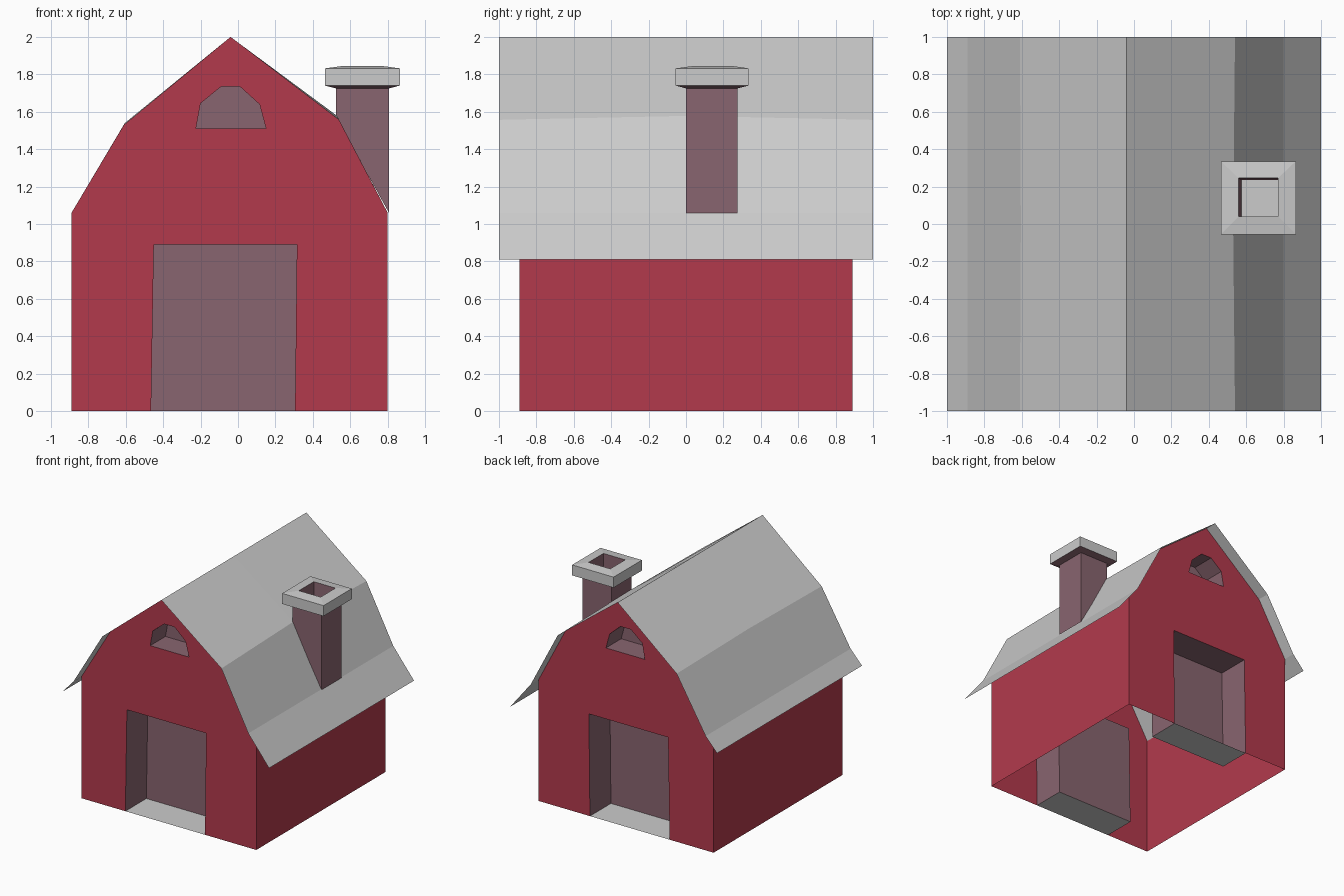
import bpy

if "Cube" in bpy.data.objects:
    bpy.data.objects.remove(bpy.data.objects["Cube"])

W = 0.89          # half depth of the walls in y


def material(name, rgb):
    m = bpy.data.materials.new(name)
    m.diffuse_color = (*rgb, 1)
    m.use_nodes = True
    m.node_tree.nodes["Principled BSDF"].inputs["Base Color"].default_value = m.diffuse_color
    return m


RED = material("barn_red", (0.45, 0.042, 0.073))
BROWN = material("dark_brown", (0.25, 0.13, 0.16))


def build(name, verts, faces, mat=None, mirror=False):
    me = bpy.data.meshes.new(name)
    me.from_pydata(verts, [], faces)
    ob = bpy.data.objects.new(name, me)
    bpy.context.collection.objects.link(ob)
    if mat:
        me.materials.append(mat)
    if mirror:   # same part on the back gable
        mod = ob.modifiers.new("mirror", 'MIRROR')
        mod.use_axis = (False, True, False)
        mod.use_mirror_merge = False
    return ob


def loft(name, rings, mat=None, cap=False):
    n = len(rings[0])
    faces = [(r * n + i, r * n + (i + 1) % n, (r + 1) * n + (i + 1) % n, (r + 1) * n + i)
             for r in range(len(rings) - 1) for i in range(n)]
    if cap:
        faces.append(tuple(range((len(rings) - 1) * n, len(rings) * n)))
    return build(name, [v for ring in rings for v in ring], faces, mat)


def recess(name, outline, depth, skip_floor=False):
    # pocket pushed inwards from the gable, mirrored to the back
    n = len(outline)
    verts = [(x, y, z) for y in (-W, -W + depth) for x, z in outline]
    faces = [(i, (i + 1) % n, n + (i + 1) % n, n + i) for i in range(int(skip_floor), n)]
    faces.append(tuple(range(n, 2 * n)))
    build(name, verts, faces, BROWN, mirror=True)


def rect(x0, x1, y0, y1, z_left, z_right=None):
    zr = z_left if z_right is None else z_right
    return [(x0, y0, z_left), (x1, y0, zr), (x1, y1, zr), (x0, y1, z_left)]


# Openings, counter-clockwise from the bottom left
door = [(-0.465, 0), (0.305, 0), (0.315, 0.89), (-0.45, 0.89)]
window = [(-0.225, 1.51), (0.15, 1.51), (0.115, 1.64), (0.01, 1.735),
          (-0.09, 1.735), (-0.2, 1.645)]
C = -0.04         # x of the ridge

# Gable walls, two halves that meet on the ridge line around the openings
left = [(-0.89, 0), door[0], door[3], (C, 0.89), (C, 1.51), window[0], window[5],
        window[4], (C, 1.735), (C, 2), (-0.61, 1.53), (-0.89, 1.06)]
right = [door[1], (0.8, 0), (0.8, 1.06), (0.54, 1.557), (C, 2), (C, 1.735), window[3],
         window[2], window[1], (C, 1.51), (C, 0.89), door[2]]
for side, pts in (("left", left), ("right", right)):
    build("gable_" + side, [(x, -W, z) for x, z in pts], [tuple(range(len(pts)))],
          RED, mirror=True)

# Side walls
for side, x, face in (("left", -0.89, (3, 2, 1, 0)), ("right", 0.8, (0, 1, 2, 3))):
    build("side_wall_" + side, [(x, -W, 0), (x, W, 0), (x, W, 1.06), (x, -W, 1.06)],
          [face], RED)

# Door and window recesses, with a grey door floor
recess("door_recess", door, 0.29, skip_floor=True)
recess("window_recess", window, 0.21)
build("door_floor", rect(-0.465, 0.305, -W, -W + 0.29, 0), [(0, 1, 2, 3)], mirror=True)

# Roof: thin folded sheet, its right fold slightly raised halfway
ends = [(-1, 0.94), (-0.89, 1.06), (-0.61, 1.53), (C, 2), (0.54, 1.557), (0.8, 1.06), (1, 0.81)]
middle = list(ends)
middle[2], middle[4] = (-0.605, 1.54), (0.53, 1.578)
n = len(ends)
verts = [(x, y, z) for y, prof in ((-1, ends), (0, middle), (1, ends)) for x, z in prof]
build("roof", verts, [(r * n + i, r * n + i + 1, (r + 1) * n + i + 1, (r + 1) * n + i)
                      for r in range(2) for i in range(n - 1)])

# Chimney shaft with its foot on the roof slope
shaft = (0.525, 0.807, 0, 0.275)
loft("chimney_shaft", [rect(*shaft, 1.57, 1.06), rect(*shaft, 1.725)], BROWN)

# Chimney cap
flange = (0.465, 0.865, -0.055, 0.335)
hole = (0.56, 0.77, 0.04, 0.245)
loft("chimney_cap_underside", [rect(*shaft, 1.725), rect(*flange, 1.74)], BROWN)
loft("chimney_cap", [rect(*flange, 1.74), rect(*flange, 1.832), rect(*hole, 1.845)])

# Flue
flue = (0.575, 0.77, 0.04, 0.235)
loft("flue", [rect(*hole, 1.845), rect(*flue, 1.62)], BROWN)
build("flue_floor", rect(*flue, 1.62), [(0, 1, 2, 3)])
